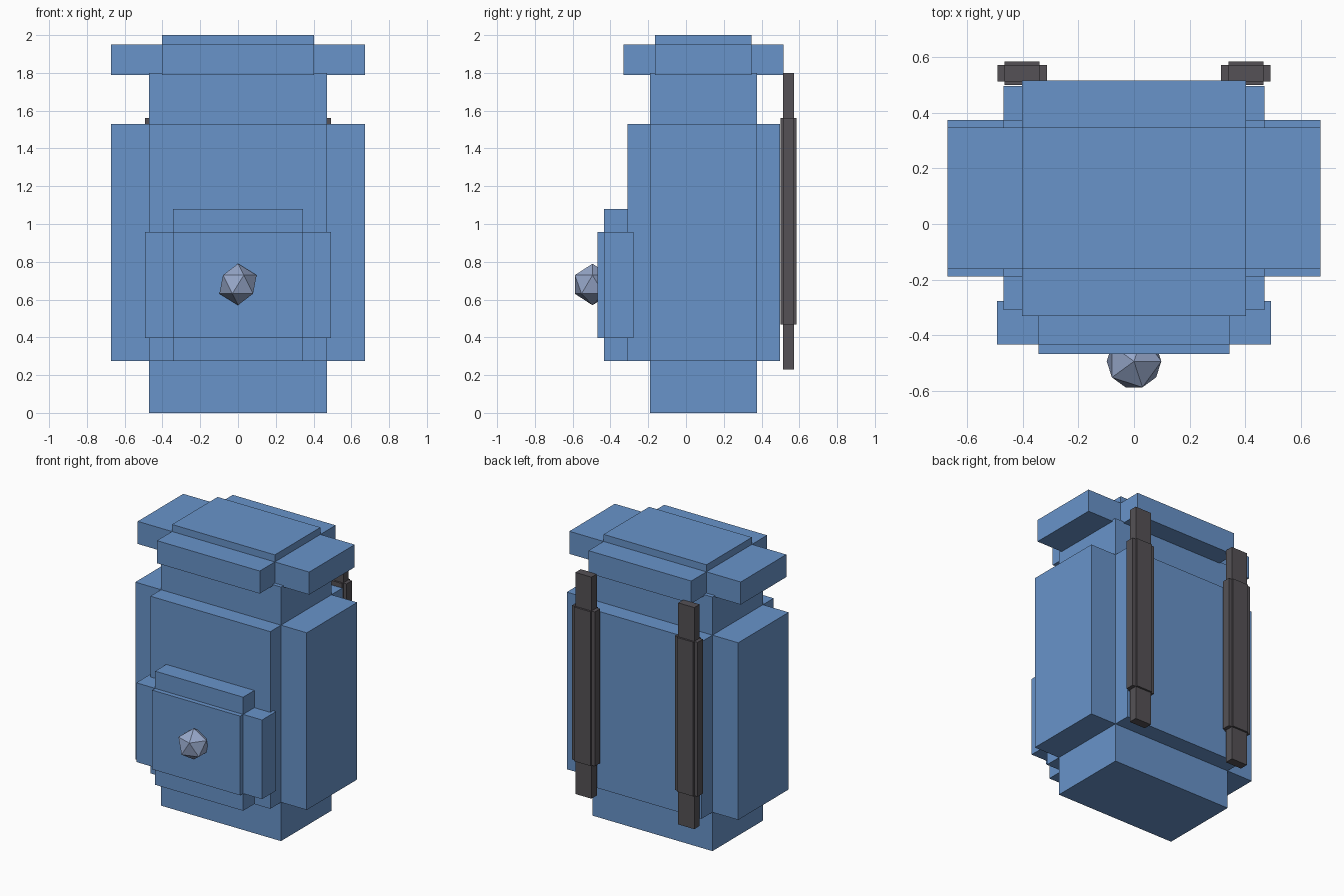
import bpy
from mathutils import Vector

cube = bpy.data.objects.get("Cube")
if cube:
    bpy.data.objects.remove(cube, do_unlink=True)


def material(name, rgb):
    mat = bpy.data.materials.new(name)
    mat.use_nodes = True
    colour = (*rgb, 1.0)
    mat.diffuse_color = colour
    mat.node_tree.nodes["Principled BSDF"].inputs["Base Color"].default_value = colour
    return mat


blue = material("blue fabric", (0.14, 0.295, 0.59))
grey = material("dark grey strap", (0.09, 0.083, 0.092))
pale = material("pale blue button", (0.31, 0.39, 0.59))


def box(name, low, high, mat):
    """Add a box spanning two opposite corners."""
    low, high = Vector(low), Vector(high)
    bpy.ops.mesh.primitive_cube_add(size=1, location=(low + high) / 2)
    obj = bpy.context.object
    obj.name = name
    obj.scale = high - low
    bpy.ops.object.transform_apply(location=False, rotation=False, scale=True)
    obj.data.materials.append(mat)
    return obj


def stepped_block(name, inner_low, inner_high, outer_low, outer_high, mat):
    """Three crossing boxes: each reaches the outer bounds along one axis."""
    for axis, label in enumerate(("wide", "deep", "tall")):
        low, high = list(inner_low), list(inner_high)
        low[axis], high[axis] = outer_low[axis], outer_high[axis]
        box(f"{name}_{label}", low, high, mat)


# Bag body
stepped_block("body", (-0.47, -0.19, 0.275), (0.47, 0.375, 1.53),
              (-0.672, -0.31, 0), (0.672, 0.497, 1.8), blue)

# Top flap
stepped_block("flap", (-0.403, -0.163, 1.79), (0.403, 0.347, 1.95),
              (-0.672, -0.332, 1.79), (0.672, 0.517, 2.0), blue)

# Front pocket
stepped_block("pocket", (-0.345, -0.435, 0.397), (0.345, -0.278, 0.958),
              (-0.493, -0.468, 0.275), (0.493, -0.278, 1.08), blue)

# Pocket button
bpy.ops.mesh.primitive_ico_sphere_add(subdivisions=1, radius=0.11,
                                      location=(0, -0.495, 0.68))
button = bpy.context.object
button.name = "pocket_button"
button.data.materials.append(pale)

# Shoulder straps
for side, x in (("left", 0.403), ("right", -0.403)):
    stepped_block(f"{side}_strap", (x - 0.063, 0.513, 0.467), (x + 0.063, 0.573, 1.56),
                  (x - 0.089, 0.5, 0.23), (x + 0.089, 0.586, 1.8), grey)
